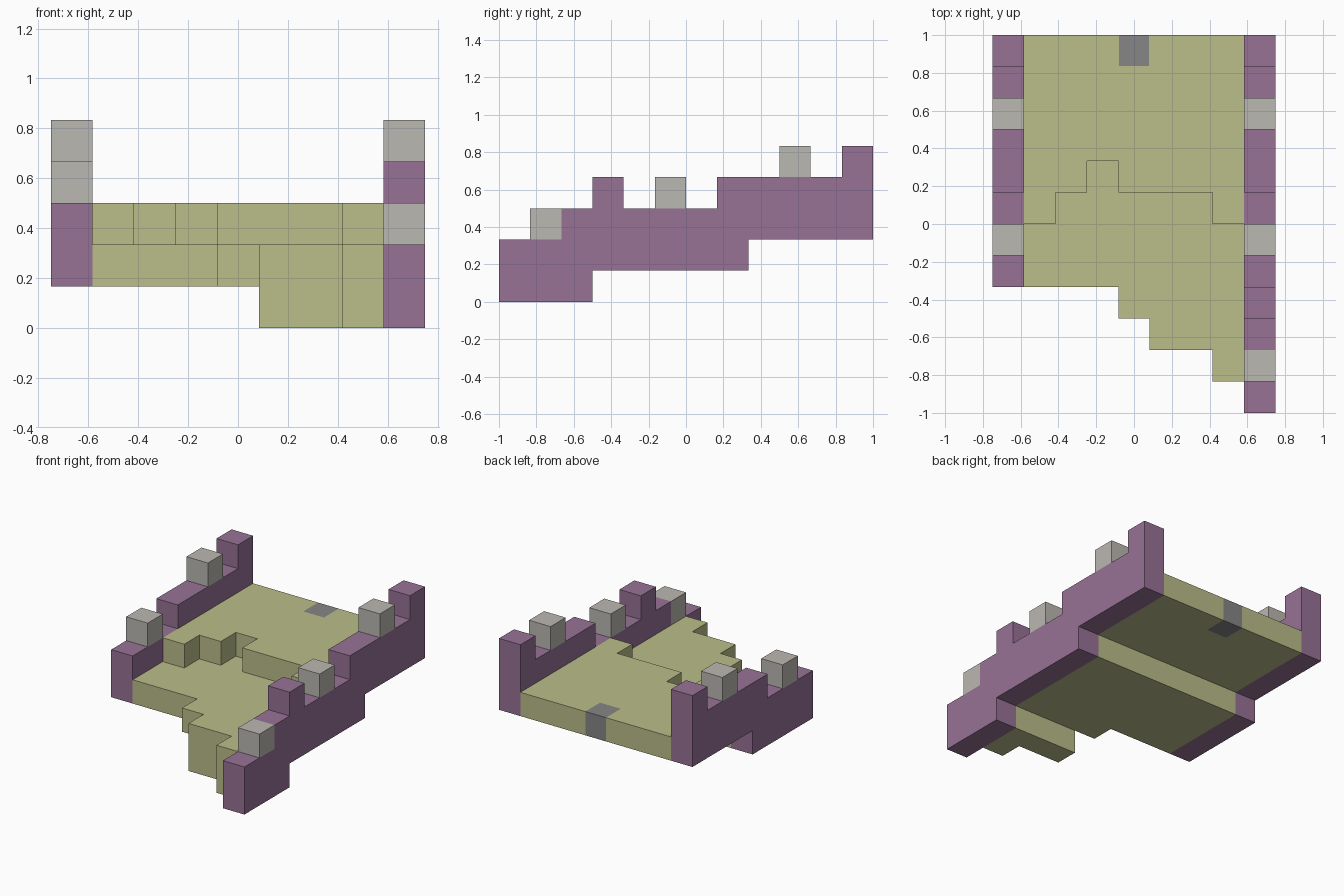
import bpy, bmesh
from mathutils import Vector

cube = bpy.data.objects.get("Cube")
if cube:
    bpy.data.objects.remove(cube, do_unlink=True)

U = 1 / 6  # one grid cell


def material(name, rgb):
    m = bpy.data.materials.new(name)
    m.use_nodes = True
    m.diffuse_color = (*rgb, 1)
    m.node_tree.nodes["Principled BSDF"].inputs["Base Color"].default_value = (*rgb, 1)
    return m


PURPLE = material("purple wall", (0.31, 0.17, 0.305))
OLIVE = material("olive floor", (0.495, 0.51, 0.255))
STONE = material("pale stone", (0.50, 0.48, 0.445))
GREY = material("dark grey", (0.24, 0.24, 0.24))


def place(i, j, k):
    """Grid cell corner to model space."""
    return Vector(((i - 4.5) * U, (j - 6) * U, k * U))


def prism(name, points, step, mat):
    """Extrude an outline given in grid cells along a grid step."""
    bm = bmesh.new()
    face = bm.faces.new([bm.verts.new(place(*p)) for p in points])
    out = bmesh.ops.extrude_face_region(bm, geom=[face], use_keep_orig=True)
    moved = [v for v in out["geom"] if isinstance(v, bmesh.types.BMVert)]
    bmesh.ops.translate(bm, verts=moved, vec=Vector(step) * U)
    bmesh.ops.recalc_face_normals(bm, faces=bm.faces)
    mesh = bpy.data.meshes.new(name)
    bm.to_mesh(mesh)
    bm.free()
    mesh.materials.append(mat)
    obj = bpy.data.objects.new(name, mesh)
    bpy.context.collection.objects.link(obj)
    return obj


def slab(name, outline, bottom, height, mat):
    return prism(name, [(x, y, bottom) for x, y in outline], (0, 0, height), mat)


def box(name, x, y, z, mat):
    return slab(name, [(x, y), (x + 1, y), (x + 1, y + 1), (x, y + 1)], z, 1, mat)


# Stepped side walls: shared rear profile, the left wall runs further forward
rear = [(8, 1), (8, 2), (12, 2), (12, 5), (11, 5), (11, 4), (7, 4), (7, 3)]
left_front = [(4, 3), (4, 4), (3, 4), (3, 3), (2, 3), (2, 2), (0, 2), (0, 0), (3, 0), (3, 1)]
right_front = [(4, 3), (4, 1)]
for name, x, front in (("left_wall", 8, left_front), ("right_wall", 0, right_front)):
    prism(name, [(x, y, z) for y, z in rear + front], (1, 0, 0), PURPLE)

# Stone battlements
for side, x, spots in (("left", 8, [(1, 2), (5, 3), (9, 4)]), ("right", 0, [(5, 3), (9, 4)])):
    for n, (y, z) in enumerate(spots):
        box(f"{side}_battlement_{n + 1}", x, y, z, STONE)

# Lower floor with a stepped front edge, joined to the deeper front block
lower = slab("lower_floor", [(1, 4), (4, 4), (4, 3), (8, 3), (8, 8), (1, 8)], 1, 1, OLIVE)
block = slab("front_block", [(5, 2), (7, 2), (7, 1), (8, 1), (8, 3), (5, 3)], 0, 2, OLIVE)
union = lower.modifiers.new("join", "BOOLEAN")
union.operation = "UNION"
union.solver = "EXACT"
union.object = block
bpy.context.view_layer.objects.active = lower
bpy.ops.object.modifier_apply(modifier="join")
bpy.data.objects.remove(block, do_unlink=True)

# Upper floor with a notched step
upper = slab("upper_floor", [(1, 6), (2, 6), (2, 7), (3, 7), (3, 8), (4, 8), (4, 7),
                             (7, 7), (7, 6), (8, 6), (8, 12), (1, 12)], 2, 1, OLIVE)

# Dark doorstep cut into the middle of the back edge
upper.data.materials.append(GREY)
bm = bmesh.new()
bm.from_mesh(upper.data)
half, start = 0.08, 0.837
for co, no in (((half, 0, 0), (1, 0, 0)), ((-half, 0, 0), (1, 0, 0)), ((0, start, 0), (0, 1, 0))):
    bmesh.ops.bisect_plane(bm, geom=bm.verts[:] + bm.edges[:] + bm.faces[:],
                           plane_co=co, plane_no=no)
for f in bm.faces:
    c = f.calc_center_median()
    f.material_index = int(abs(c.x) < half - 0.001 and c.y > start)
bm.to_mesh(upper.data)
bm.free()
